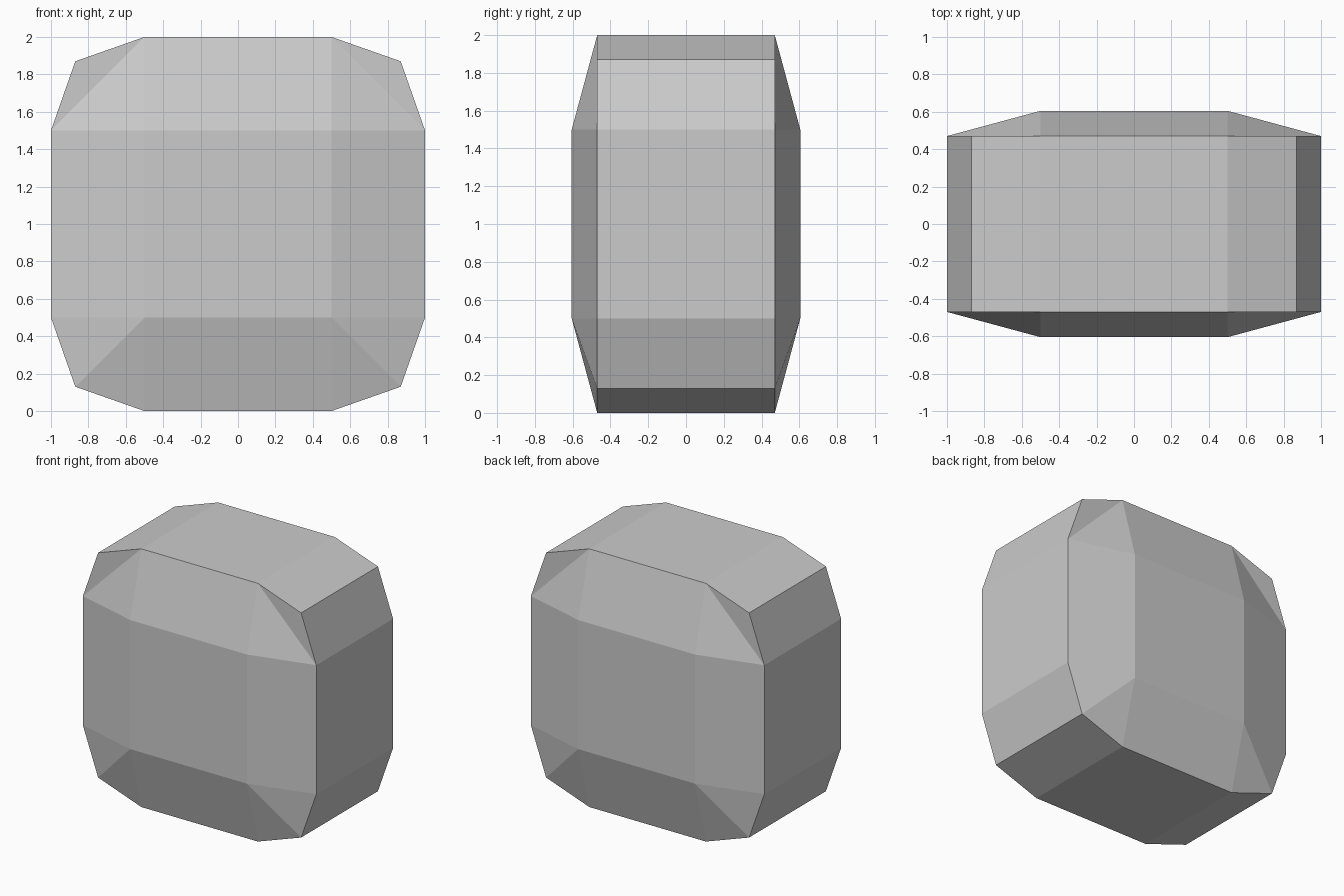
import bpy, bmesh

if "Cube" in bpy.data.objects:
    bpy.data.objects.remove(bpy.data.objects["Cube"])

R, H, C = 1.0, 0.5, 0.87      # outer half-size, flat half-length, corner point
RIM_Y, CAP_Y, MID_Z = 0.47, 0.605, 1.0

# Rim outline in x/z, counter-clockwise from lower right; three points per corner
rim_pts = []
for sx, sz in ((1, -1), (1, 1), (-1, 1), (-1, -1)):
    corner = [(H * sx, R * sz), (C * sx, C * sz), (R * sx, H * sz)]
    rim_pts += corner if sx * sz < 0 else corner[::-1]
cap_pts = [(H, -H), (H, H), (-H, H), (-H, -H)]

bm = bmesh.new()


def ring(points, y):
    return [bm.verts.new((x, y, z + MID_Z)) for x, z in points]


# Domed front and back
rims = []
for s in (-1, 1):
    rim, cap = ring(rim_pts, s * RIM_Y), ring(cap_pts, s * CAP_Y)
    rims.append(rim)
    bm.faces.new(cap)
    for i in range(4):
        a, b, c = rim[3 * i:3 * i + 3]
        nxt = rim[(3 * i + 3) % 12]
        bm.faces.new((cap[i], c, nxt, cap[(i + 1) % 4]))
        if i in (1, 2):            # upper corners fold across
            bm.faces.new((cap[i], a, c))
            bm.faces.new((a, b, c))
        else:                      # lower corners fold outward
            bm.faces.new((cap[i], a, b))
            bm.faces.new((cap[i], b, c))

# Side band
for i in range(12):
    j = (i + 1) % 12
    bm.faces.new((rims[0][i], rims[0][j], rims[1][j], rims[1][i]))

bmesh.ops.recalc_face_normals(bm, faces=bm.faces)
mesh = bpy.data.meshes.new("bevelled_block")
bm.to_mesh(mesh)
bm.free()
bpy.context.collection.objects.link(bpy.data.objects.new("bevelled_block", mesh))
